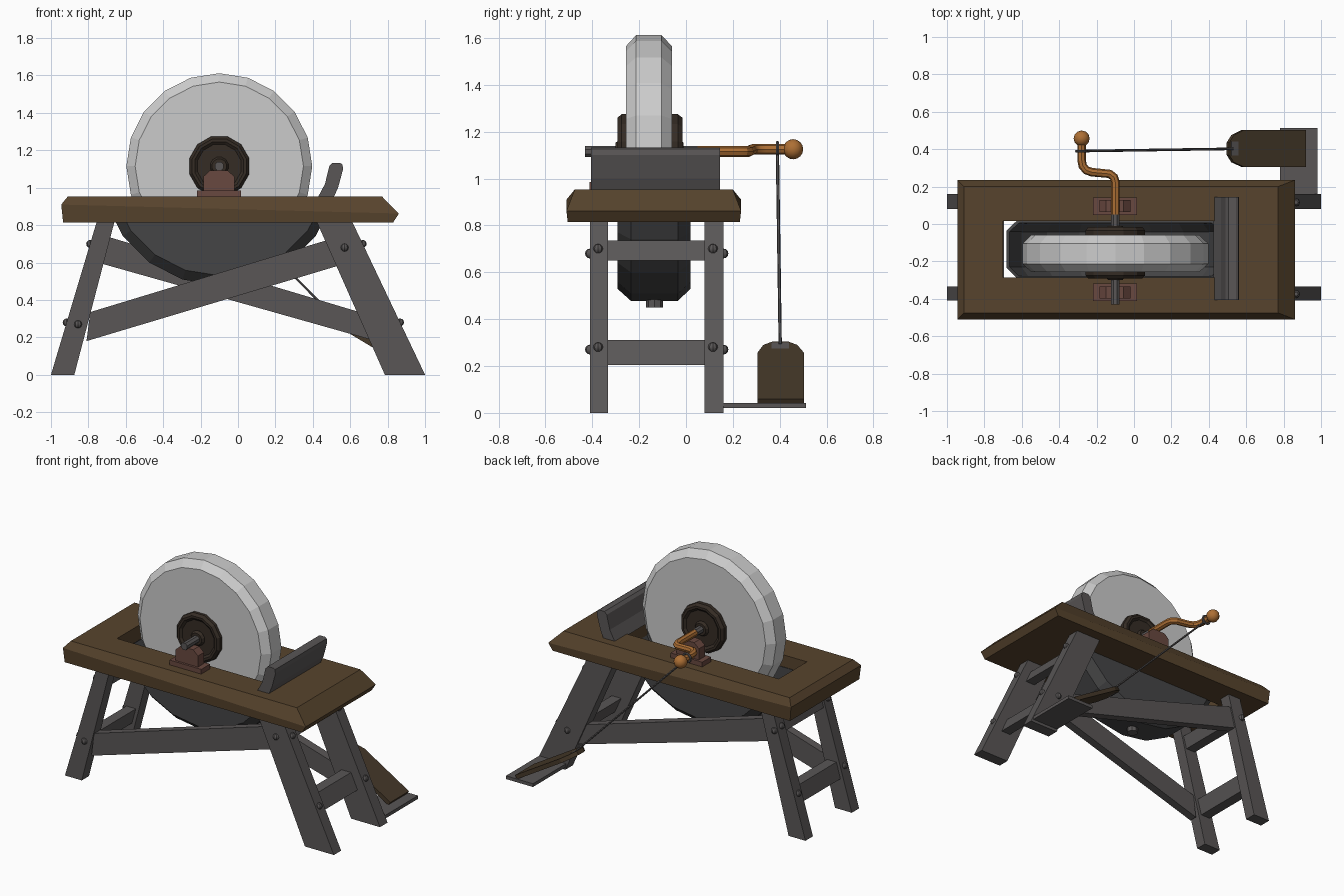
import bpy, bmesh
from math import sin, cos, pi
from mathutils import Vector

if "Cube" in bpy.data.objects:
    bpy.data.objects.remove(bpy.data.objects["Cube"])


def material(name, r, g, b):
    m = bpy.data.materials.new(name)
    m.diffuse_color = (r, g, b, 1)
    m.use_nodes = True
    m.node_tree.nodes["Principled BSDF"].inputs["Base Color"].default_value = m.diffuse_color
    return m


WOOD = material("bench_brown", .095, .057, .026)
DARK = material("dark_timber", .10, .093, .093)
STONE = material("pale_stone", .75, .78, .78)
HUB = material("hub_brown", .035, .025, .018)
BLOCK = material("red_brown", .14, .065, .05)
CRANK = material("copper_orange", .42, .16, .035)
TROUGH = material("trough_grey", .06, .06, .062)
PEDAL = material("pedal_brown", .06, .04, .022)


def loft(name, rings, mat, closed=False, cut_z=None):
    """Bridge rings of equal length; cap the ends or close the loop."""
    bm = bmesh.new()
    vs = [[bm.verts.new(p) for p in r] for r in rings]
    n = len(rings[0])
    pairs = list(zip(vs, vs[1:])) + ([(vs[-1], vs[0])] if closed else [])
    for a, b in pairs:
        for i in range(n):
            j = (i + 1) % n
            bm.faces.new((a[i], a[j], b[j], b[i]))
    if not closed:
        bm.faces.new(vs[0])
        bm.faces.new(vs[-1])
    bmesh.ops.recalc_face_normals(bm, faces=bm.faces[:])
    if cut_z is not None:
        bmesh.ops.bisect_plane(bm, geom=bm.verts[:] + bm.edges[:] + bm.faces[:],
                               plane_co=(0, 0, cut_z), plane_no=(0, 0, 1), clear_outer=True)
    me = bpy.data.meshes.new(name)
    bm.to_mesh(me)
    bm.free()
    ob = bpy.data.objects.new(name, me)
    bpy.context.collection.objects.link(ob)
    me.materials.append(mat)
    return ob


def prism(name, profile, y0, y1, mat):
    """Extrude an (x, z) profile from y0 to y1."""
    return loft(name, [[(x, y, z) for x, z in profile] for y in (y0, y1)], mat)


def lathe(name, profile, n, mat, phase=0, cx=-.1, cz=1.115, **kw):
    """Turn an (r, y) profile about the wheel axle."""
    ang = [2 * pi * (i + phase) / n for i in range(n)]
    return loft(name, [[(cx + r * sin(a), y, cz + r * cos(a)) for a in ang]
                       for r, y in profile], mat, **kw)


def tube(name, points, radius, mat, sides=2):
    cu = bpy.data.curves.new(name, 'CURVE')
    cu.dimensions = '3D'
    cu.bevel_depth, cu.bevel_resolution, cu.use_fill_caps = radius, sides, True
    sp = cu.splines.new('POLY')
    sp.points.add(len(points) - 1)
    for p, co in zip(sp.points, points):
        p.co = (*co, 1)
    ob = bpy.data.objects.new(name, cu)
    bpy.context.collection.objects.link(ob)
    cu.materials.append(mat)
    bpy.ops.object.select_all(action='DESELECT')
    ob.select_set(True)
    bpy.context.view_layer.objects.active = ob
    bpy.ops.object.convert(target='MESH')
    bpy.ops.object.shade_smooth_by_angle()


def ball(name, loc, r, mat, seg=8):
    bpy.ops.mesh.primitive_uv_sphere_add(segments=seg, ring_count=seg // 2 + 2, radius=r, location=loc)
    ob = bpy.context.object
    ob.name = name
    ob.data.materials.append(mat)
    bpy.ops.object.shade_smooth_by_angle()


# Bench top: one closed loft of rectangles, with the wheel slot inside
def rect(x0, x1, y0, y1, zl, zr):
    return [(x0, y0, zl), (x1, y0, zr), (x1, y1, zr), (x0, y1, zl)]


loft("bench_top", [rect(-.935, .83, -.505, .23, .815, .815),
                   rect(-.945, .86, -.51, .235, .91, .862),
                   rect(-.91, .77, -.475, .20, .953, .953),
                   rect(-.70, .45, -.285, .015, .953, .953),
                   rect(-.70, .45, -.285, .015, .815, .815)], WOOD, closed=True)

# Splayed legs, bolts and cross bars
LEFT = lambda z: (-1 + .299 * z, -.875 + .262 * z)
RIGHT = lambda z: (1 - .476 * z, .785 - .445 * z)
for side, edge in (("left", LEFT), ("right", RIGHT)):
    (a0, b0), (a1, b1) = edge(0), edge(.83)
    for face, y0, y1 in (("front", -.41, -.333), ("back", .08, .16)):
        prism(f"{side}_{face}_leg", [(a0, 0), (b0, 0), (b1, .83), (a1, .83)], y0, y1, DARK)
    for tag, z0, z1 in (("upper", .65, .735), ("lower", .205, .31)):
        quad = [(sum(edge(z)) / 2 + d, z) for z, d in ((z0, -.035), (z0, .035), (z1, .035), (z1, -.035))]
        prism(f"{side}_{tag}_cross_bar", quad, -.345, .09, DARK)
        zb = .70 if tag == "upper" else .28
        for y in (-.375, .115):
            ball(f"{side}_{tag}_end_bolt", (edge(zb)[0], y, zb), .021, DARK)

# Diagonal braces, the back one mirrored in direction, with side bolts
prism("front_brace", [(-.81, .18), (.56, .59), (.51, .73), (-.79, .335)], -.40, -.345, DARK)
prism("back_brace", [(-.75, .60), (.72, .185), (.65, .335), (-.72, .745)], .09, .15, DARK)
for y, pts in ((-.41, ((-.855, .27), (.57, .68))), (.16, ((-.77, .68), (.77, .27)))):
    for x, z in pts:
        ball("brace_bolt", (x, y, z), .021, DARK)

# Grinding wheel, hubs and axle
lathe("grinding_wheel", [(.45, -.256), (.497, -.213), (.497, -.105), (.45, -.06)], 20, STONE)
lathe("hub", [(.12, -.28), (.135, -.292), (.15, -.292), (.165, -.275), (.165, -.035),
              (.15, -.016), (.135, -.016), (.12, -.028)], 12, HUB, .5)
lathe("hub_collar", [(.04, -.30), (.05, -.285), (.05, -.025), (.04, -.01)], 12, HUB, .5)
lathe("axle", [(.025, -.43), (.025, .05)], 8, DARK, .5)

# Water trough: a thick-walled chamfered drum cut open under the slot
trough = lathe("water_trough", [(.585, -.293), (.637, -.235), (.637, -.035), (.585, .02)],
               20, TROUGH, cut_z=.87)
wall = trough.modifiers.new("wall", 'SOLIDIFY')
wall.thickness, wall.offset = .018, -1
bpy.ops.mesh.primitive_cylinder_add(vertices=8, radius=.036, depth=.06, location=(-.1, -.135, .48))
bpy.context.object.name = "drain_plug"
bpy.context.object.data.materials.append(DARK)

# Bearing blocks on both sides of the slot
for side, yc in (("front", -.365), ("back", .095)):
    prism(f"{side}_bearing_base", [(-.22, .945), (.015, .945), (.015, .985), (-.22, .985)],
          yc - .047, yc + .047, BLOCK)
    prism(f"{side}_bearing_block", [(-.185, .98), (-.02, .98), (-.02, 1.06), (-.055, 1.092),
                                    (-.15, 1.092), (-.185, 1.06)], yc - .032, yc + .032, BLOCK)

# Bent tool rest
prism("tool_rest", [(.425, .945), (.51, .945), (.535, 1.0), (.562, 1.10), (.558, 1.125), (.545, 1.133),
                    (.505, 1.133), (.488, 1.115), (.465, 1.02)], -.405, .145, DARK)

# Crank handle with ball grip
tube("crank_handle", [(-.1, .01, 1.115), (-.1, .225, 1.115), (-.107, .25, 1.115), (-.13, .268, 1.115),
                      (-.225, .277, 1.122), (-.255, .287, 1.125), (-.274, .31, 1.125), (-.28, .34, 1.125),
                      (-.28, .44, 1.125)], .023, CRANK)
ball("crank_grip", (-.28, .457, 1.125), .043, CRANK, 12)

# Connecting rod with an eye at each end
top, tip = Vector((-.28, .39, 1.12)), Vector((.53, .402, .292))
tube("connecting_rod", [top + (tip - top) * .03, tip], .007, DARK, 1)
bpy.ops.mesh.primitive_torus_add(major_segments=12, minor_segments=6, major_radius=.028, minor_radius=.008,
                                 location=(-.28, .39, 1.125), rotation=(pi / 2, 0, 0))
bpy.context.object.name = "rod_eye"
bpy.context.object.data.materials.append(DARK)
prism("pedal_staple", [(.51, .27), (.55, .25), (.56, .275), (.52, .30)], .365, .44, DARK)

# Treadle: flat ground plate and the sloping arched pedal
prism("treadle_plate", [(.78, .02), (.98, .02), (.98, .042), (.78, .042)], .12, .512, DARK)
outline = [(0, .305), (.33, .305), (.385, .33), (.41, .37), (.41, .435),
           (.385, .475), (.33, .503), (0, .503)]
loft("treadle_pedal", [[(.905 - t + dx, y, .035 + t * .6 + dz) for t, y in outline]
                       for dx, dz in ((0, 0), (.014, .024))], PEDAL)
